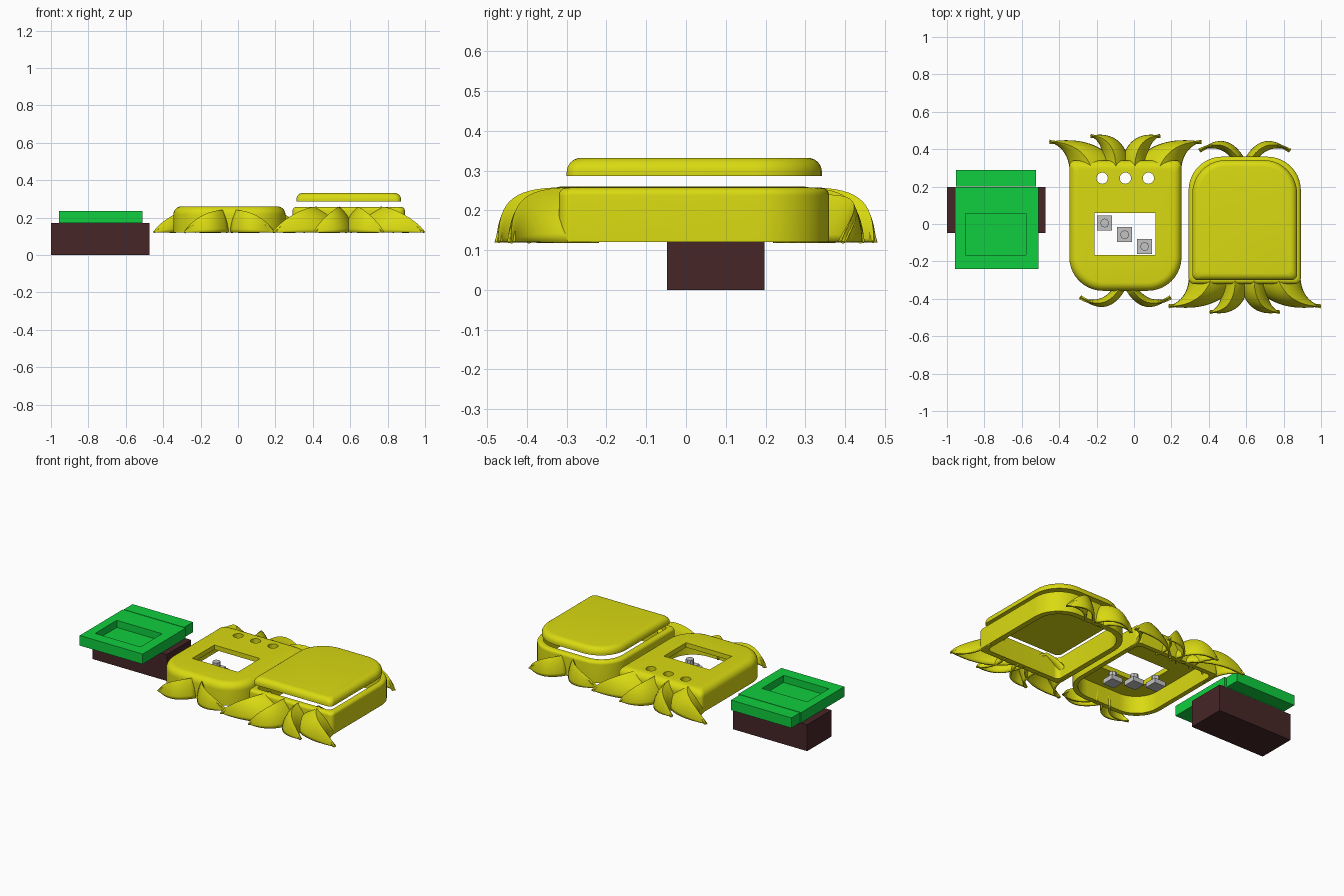
import bpy, bmesh, math
from mathutils import Vector

if "Cube" in bpy.data.objects:
    bpy.data.objects.remove(bpy.data.objects["Cube"])


def material(name, rgb):
    m = bpy.data.materials.new(name)
    m.diffuse_color = (*rgb, 1)
    m.use_nodes = True
    m.node_tree.nodes["Principled BSDF"].inputs["Base Color"].default_value = m.diffuse_color
    return m


YELLOW = material("yellow plastic", (0.70, 0.70, 0.006))
GREEN = material("green board", (0.005, 0.62, 0.05))
BROWN = material("dark brown", (0.062, 0.019, 0.02))
GREY = material("light grey", (0.55, 0.55, 0.55))


def finish(name, bm, mat, smooth=False):
    me = bpy.data.meshes.new(name)
    bm.to_mesh(me)
    bm.free()
    ob = bpy.data.objects.new(name, me)
    bpy.context.collection.objects.link(ob)
    me.materials.append(mat)
    if smooth:
        shade(ob)
    return ob


def shade(ob):
    bpy.ops.object.select_all(action='DESELECT')
    ob.select_set(True)
    bpy.context.view_layer.objects.active = ob
    bpy.ops.object.shade_smooth_by_angle(angle=math.radians(32))


def prism(name, rings, mat, smooth=False):
    """Solid lofted through closed loops of equal length."""
    bm = bmesh.new()
    loops = [[bm.verts.new(p) for p in ring] for ring in rings]
    n = len(loops[0])
    for a, b in zip(loops, loops[1:]):
        for i in range(n):
            bm.faces.new((a[i], a[(i + 1) % n], b[(i + 1) % n], b[i]))
    bm.faces.new(loops[0][::-1])
    bm.faces.new(loops[-1])
    bmesh.ops.recalc_face_normals(bm, faces=bm.faces)
    return finish(name, bm, mat, smooth)


def box(name, x0, x1, y0, y1, z0, z1, mat):
    sq = [(x0, y0), (x1, y0), (x1, y1), (x0, y1)]
    return prism(name, [[(x, y, z) for x, y in sq] for z in (z0, z1)], mat)


def disc(name, x, y, r, z0, z1, mat, n=24):
    pts = [(x + r * math.cos(2 * math.pi * i / n), y + r * math.sin(2 * math.pi * i / n)) for i in range(n)]
    return prism(name, [[(a, b, z) for a, b in pts] for z in (z0, z1)], mat)


def cut(ob, cutters):
    bpy.context.view_layer.objects.active = ob
    for c in cutters:
        mod = ob.modifiers.new("cut", 'BOOLEAN')
        mod.operation = 'DIFFERENCE'
        mod.solver = 'EXACT'
        mod.object = c
        bpy.ops.object.modifier_apply(modifier=mod.name)
        bpy.data.objects.remove(c)


def outline(place, z, w, v0, v1, inset=0.0):
    """Body plan: large round corners at one end, small ones at the crown end."""
    w, v0, v1 = w - inset, v0 + inset, v1 - inset
    big, small = max(0.18 - inset, 0.02), 0.03
    pts = []
    corners = [(w - big, v0 + big, big, -90), (w - small, v1 - small, small, 0),
               (-w + small, v1 - small, small, 90), (-w + big, v0 + big, big, 180)]
    for u, v, r, a0 in corners:
        for k in range(11):
            a = math.radians(a0 + 9 * k)
            pts.append((*place(u + r * math.cos(a), v + r * math.sin(a)), z))
    return pts


def rounded(z0, z1, r):
    """(height, inset) pairs for a wall with a rounded top edge."""
    return [(z0, 0)] + [(z1 - r + r * math.sin(math.radians(a)), r - r * math.cos(math.radians(a)))
                        for a in range(0, 91, 15)]


def quad(p, t):
    a, b, c = (Vector(q) for q in p)
    return a * (1 - t) ** 2 + b * 2 * t * (1 - t) + c * t * t


def leaf(name, edge_a, edge_b, height, place, side):
    """Domed, hollow leaf between two curved edges that meet at the tip."""
    bm = bmesh.new()
    rows, cols = 14, 12
    grid = []
    for j in range(rows + 1):
        t = 0.995 * (j / rows) ** 0.85
        a, b = quad(edge_a, t), quad(edge_b, t)
        h = height * (1 - t ** 2.4) ** 0.8
        row = []
        for i in range(cols + 1):
            th = math.pi * i / cols
            s = -math.cos(th)
            p = a.lerp(b, (s + 1) / 2)
            z = Z0 + h * (0.6 * math.sin(th) + 0.4 * (1 - abs(s)))
            row.append(bm.verts.new((*place(side * p.x, p.y), z)))
        grid.append(row)
    for j in range(rows):
        for i in range(cols):
            bm.faces.new((grid[j][i], grid[j][i + 1], grid[j + 1][i + 1], grid[j + 1][i]))
    bm.normal_update()
    if sum(f.normal.z * f.calc_area() for f in bm.faces) < 0:
        bmesh.ops.reverse_faces(bm, faces=bm.faces)
    ob = finish(name, bm, YELLOW, True)
    mod = ob.modifiers.new("thickness", 'SOLIDIFY')
    mod.thickness = 0.012
    mod.offset = -1


Z0 = 0.12
LEAVES = [
    ("outer_crown_leaf", [(-.30, .22), (-.28, .40), (-.41, .44)], [(-.04, .32), (-.16, .48), (-.41, .44)], .138),
    ("inner_crown_leaf", [(-.13, .29), (-.10, .43), (-.19, .472)], [(.03, .29), (0, .51), (-.19, .472)], .138),
    ("tail_leaf", [(0, -.35), (-.0975, -.515), (-.245, -.39)], [(-.05, -.32), (-.12, -.44), (-.245, -.39)], .12),
]


def front_place(u, v):
    return (-0.046 + u, v)


def back_place(u, v):
    return (0.592 - u, -v)


# leaves on both halves, mirrored left and right
for half, place in (("front", front_place), ("back", back_place)):
    for name, ea, eb, h in LEAVES:
        for side, word in ((1, "left"), (-1, "right")):
            leaf(f"{half}_{name}_{word}", ea, eb, h, place, side)

# front half: hollow shell with a screen window and three round holes
front = prism("front_shell", [outline(front_place, z, .30, -.357, .34, i)
                              for z, i in rounded(Z0, .26, .045)], YELLOW)
cutters = [prism("cutter", [outline(front_place, z, .30, -.357, .34, .03) for z in (0, .23)], YELLOW),
           box("cutter", -.21, .115, -.165, .06, .1, .4, YELLOW)]
cutters += [disc("cutter", x, .245, .03, .1, .4, YELLOW) for x in (-.17, -.046, .077)]
cut(front, cutters)
shade(front)

# back half: open wall ring
back = prism("back_shell", [outline(back_place, z, .30, -.36, .32, i)
                            for z, i in rounded(Z0, .257, .02)], YELLOW)
cut(back, [prism("cutter", [outline(back_place, z, .30, -.36, .32, .035) for z in (0, .4)], YELLOW)])
shade(back)

# lid floating above the back half
prism("back_lid", [outline(back_place, z, .28, -.342, .30, i)
                   for z, i in rounded(.286, .332, .036)], YELLOW, True)

# small push buttons lying inside the front half
for k, (x, y) in enumerate([(-.157, .005), (-.05, -.057), (.057, -.12)]):
    box(f"button_base_{k + 1}", x - .04, x + .04, y - .04, y + .04, .122, .152, GREY)
    disc(f"button_knob_{k + 1}", x, y, .024, .152, .19, GREY, 8)

# battery block with the display board resting on it
box("battery_block", -1, -.472, -.048, .198, 0, .17, BROWN)
board = box("display_board", -.957, -.51, -.24, .197, .171, .236, GREEN)
cut(board, [box("cutter", -.90, -.578, -.165, .055, .19, .4, GREEN)])
box("display_strip", -.952, -.523, .201, .29, .171, .236, GREEN)
